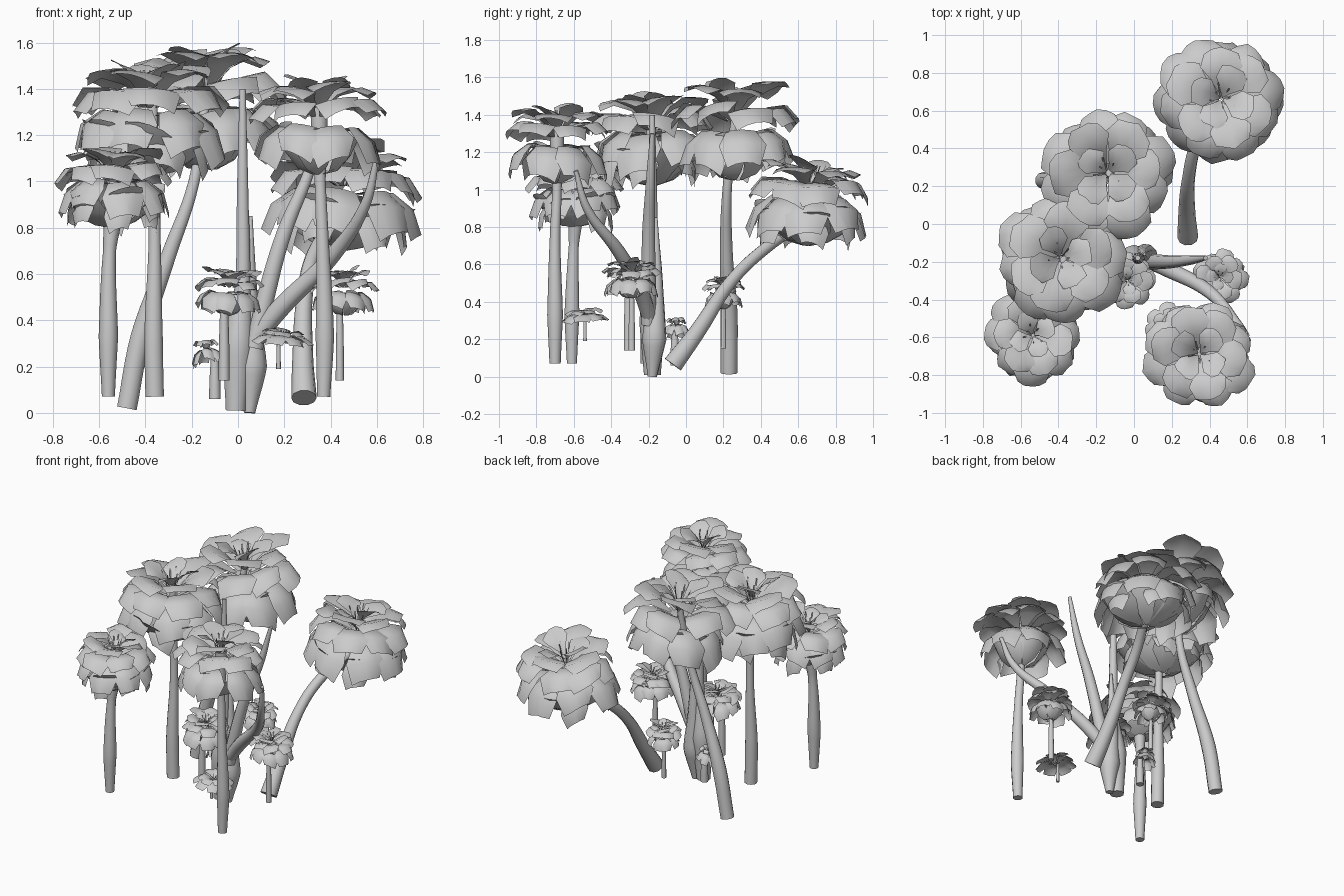
import bpy, bmesh, math, random
from mathutils import Vector, Matrix

if "Cube" in bpy.data.objects:
    bpy.data.objects.remove(bpy.data.objects["Cube"])

random.seed(11)

# Petal layers: count, half angle (deg), profile of (radius, height) from root to tip
CUP = (7, 33, [(.06, .0), (.34, .10), (.62, .30), (.86, .62)])
HANG = (6, 20, [(.42, .52), (.64, .47), (.76, .30), (.80, .08)])
DROOP = (8, 26, [(.20, .72), (.60, .78), (.86, .60), (.97, .30)])
SPREAD = (8, 27, [(.12, .82), (.50, 1.04), (.82, 1.02), (1.0, .80)])
RISE = (6, 34, [(.06, .88), (.34, 1.14), (.64, 1.26), (.84, 1.22)])
HEART = (4, 42, [(.03, .98), (.15, 1.14), (.34, 1.28), (.50, 1.32)])
BALL = [CUP, HANG, DROOP, SPREAD, RISE, HEART]
# Open blossoms: narrow cup under flaring tiers
OPEN = [(6, 36, [(.08, .0), (.30, .10), (.50, .34), (.62, .62)]),
        (8, 26, [(.20, .60), (.58, .66), (.82, .48), (.92, .20)]),
        (8, 27, [(.15, .80), (.50, .98), (.80, 1.0), (1.0, .82)]),
        RISE, HEART]
FLAT = [(7, 30, [(.05, .35), (.4, .62), (.75, .5), (1.0, .2)]),
        (6, 32, [(.05, .5), (.3, .8), (.55, .9), (.75, .75)])]
WIDTHS = [.5, .85, 1.0, .62]


def petal(bm, prof, ang, half, mat):
    """One curved fan-shaped petal on a small grid, randomly tipped and twisted."""
    jr, jz = random.uniform(.92, 1.04), random.uniform(-.10, .10)
    twist = random.uniform(-.10, .10)
    n = 4
    rows = []
    for i, ((r, z), w) in enumerate(zip(prof, WIDTHS)):
        row = []
        for j in range(n + 1):
            u = j / n * 2 - 1
            a = ang + u * w * math.radians(half)
            k = i / 3
            notch = random.uniform(-.03, .02) if i == 3 else 0
            rr = r * jr * (1 - .06 * u * u * k) + notch
            zz = z + jz * k + twist * u * k - .06 * u * u * k
            row.append(bm.verts.new(mat @ Vector((rr * math.cos(a), rr * math.sin(a), zz))))
        rows.append(row)
    for a, b in zip(rows, rows[1:]):
        for j in range(n):
            f = bm.faces.new((a[j], a[j + 1], b[j + 1], b[j]))
            f.smooth = True


def flower(name, pos, radius, height, layers=BALL, tilt=(0, 0)):
    top = max(z for _, _, p in layers for _, z in p) + .05
    mat = (Matrix.Translation(pos)
           @ Matrix.Rotation(math.radians(tilt[0]), 4, 'X')
           @ Matrix.Rotation(math.radians(tilt[1]), 4, 'Y')
           @ Matrix.Diagonal((radius, radius, height / top, 1)))
    bm = bmesh.new()
    for count, half, prof in layers:
        start = random.uniform(0, 6.28)
        for i in range(count):
            petal(bm, prof, start + i * math.tau / count + random.uniform(-.14, .14), half, mat)
    # Stamens
    for i in range(7):
        a = i * 2.4
        d = Vector((math.cos(a), math.sin(a), 0))
        s = Vector((-d.y, d.x, 0)) * .012
        p0, p1 = d * .03 + Vector((0, 0, top * .6)), d * (.12 + .02 * i) + Vector((0, 0, top * .92))
        bm.faces.new([bm.verts.new(mat @ v) for v in (p0 - s, p0 + s, p1 + s, p1 - s)])
    me = bpy.data.meshes.new(name)
    bm.to_mesh(me)
    bm.free()
    bpy.context.collection.objects.link(bpy.data.objects.new(name, me))


def stem(name, pts):
    """Round tapering stem through points (x, y, z, radius)."""
    cu = bpy.data.curves.new(name, 'CURVE')
    cu.dimensions = '3D'
    cu.bevel_depth = 1
    cu.bevel_resolution = 3
    cu.resolution_u = 6
    cu.use_fill_caps = True
    sp = cu.splines.new('BEZIER')
    sp.bezier_points.add(len(pts) - 1)
    for b, (x, y, z, r) in zip(sp.bezier_points, pts):
        b.co = (x, y, z)
        b.radius = r
        b.handle_left_type = b.handle_right_type = 'AUTO'
    bpy.context.collection.objects.link(bpy.data.objects.new(name, cu))


# Large blossoms
flower("blossom_back", (-.12, .27, 1.05), .36, .54, OPEN, (0, -3))
flower("blossom_left", (-.385, -.18, 1.02), .355, .50)
flower("blossom_front_right", (.345, -.69, 1.03), .305, .43, OPEN)
flower("blossom_front_left", (-.535, -.59, .80), .265, .36)
flower("blossom_right", (.445, .645, .70), .35, .47, tilt=(-3, 3))

# Small blossoms
flower("small_blossom_right", (.455, -.28, .42), .15, .21, OPEN)
flower("small_blossom_centre", (-.045, -.3, .42), .155, .21, OPEN, (0, 4))
flower("small_blossom_back", (.03, .2, .36), .12, .18, OPEN)
flower("tiny_blossom_front", (.19, -.54, .28), .135, .085, FLAT, (4, 4))
flower("tiny_blossom_left", (-.125, -.05, .20), .075, .12, FLAT, (0, -8))

# Stems of the large blossoms
stem("stem_back", [(-.48, .23, .02, .045), (-.42, .23, .33, .046), (-.30, .215, .68, .034),
                   (-.19, .22, 1.0, .025), (-.13, .27, 1.45, .02)])
stem("stem_left", [(-.36, -.2, .07, .042), (-.365, -.2, .33, .042), (-.36, -.19, .75, .027),
                   (-.37, -.19, 1.4, .022)])
stem("stem_front_right", [(.37, -.7, .07, .03), (.375, -.7, .33, .042), (.365, -.7, .75, .028),
                          (.355, -.69, 1.0, .025), (.35, -.69, 1.32, .04)])
stem("stem_front_left", [(-.56, -.61, .07, .028), (-.56, -.61, .33, .042), (-.555, -.6, .7, .028),
                         (-.54, -.59, .85, .04), (-.535, -.59, 1.0, .02)])
stem("stem_right", [(.285, -.07, .065, .055), (.28, .06, .24, .045), (.29, .25, .52, .034),
                    (.33, .43, .69, .032), (.42, .62, .82, .03)])

# Central cluster of bare stems
stem("stem_centre_tall", [(-.01, -.18, .01, .045), (0, -.18, .3, .07), (.02, -.18, .55, .034),
                          (.02, -.18, .95, .026), (.02, -.18, 1.4, .014)])
stem("stem_centre_short", [(.05, -.18, .0, .025), (.06, -.17, .2, .066), (.05, -.16, .45, .04),
                           (.055, -.16, .85, .008)])
stem("stem_centre_lean", [(.07, -.2, .28, .04), (.12, -.2, .5, .04), (.20, -.2, .78, .034),
                          (.31, -.19, 1.05, .024), (.38, -.18, 1.3, .012)])
stem("stem_centre_bent", [(.06, -.19, .3, .04), (.18, -.24, .45, .042), (.40, -.36, .67, .035),
                          (.55, -.53, .9, .023), (.6, -.59, 1.1, .012)])

# Stems of the small blossoms
for name, x, y, z0, z1, r in (("right", .44, -.29, .14, .48, .018),
                              ("centre", -.06, -.31, .14, .48, .024),
                              ("back", .03, .2, .15, .42, .015),
                              ("front", .175, -.54, .19, .32, .01),
                              ("left", -.1, -.06, .06, .24, .025)):
    stem("small_stem_" + name, [(x, y, z0, r), (x, y, z0 + (z1 - z0) * .4, r * .95), (x, y, z1, r * .7)])
